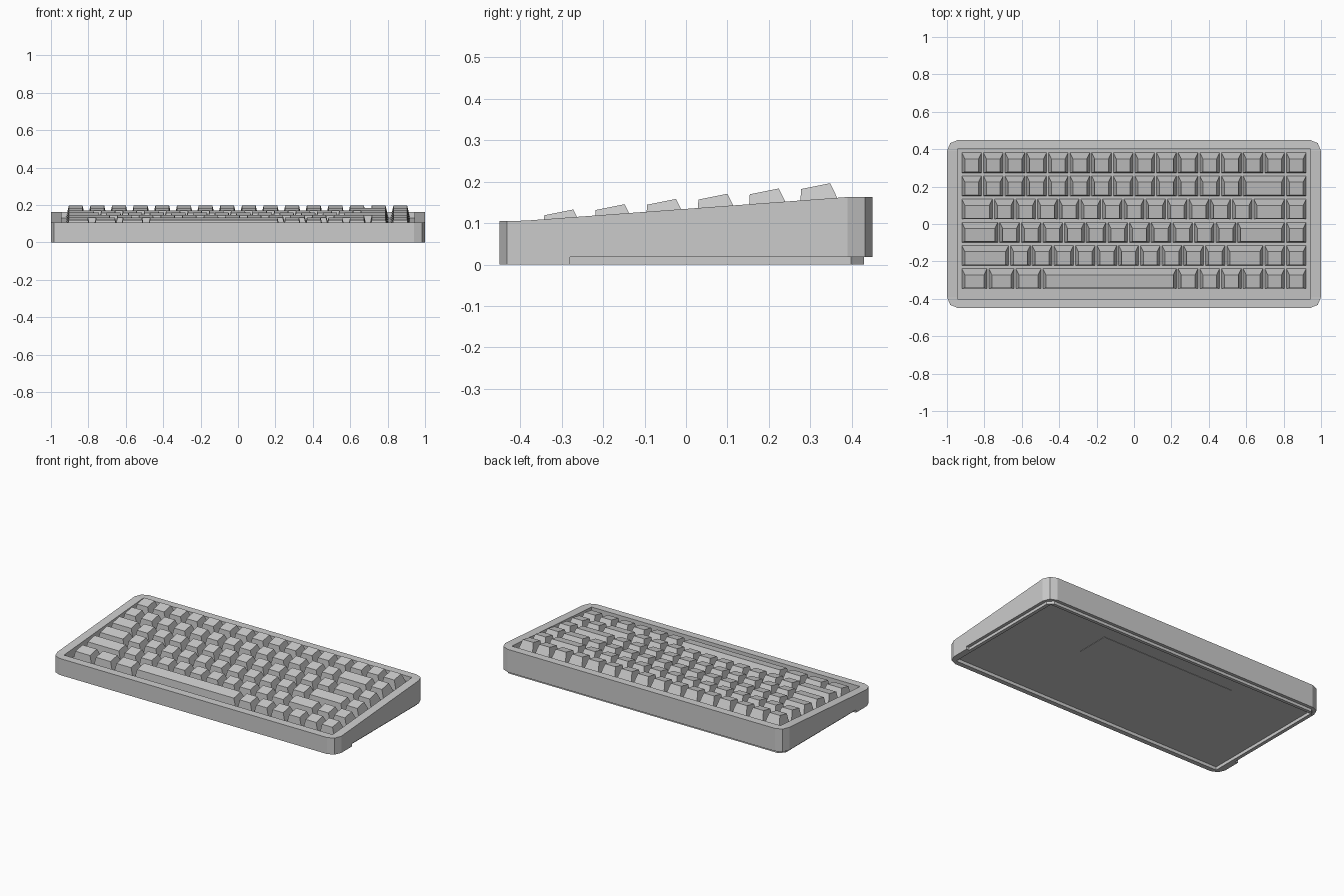
import bpy, bmesh

if "Cube" in bpy.data.objects:
    bpy.data.objects.remove(bpy.data.objects["Cube"])

U = 0.1157          # one key unit
LEFT = -8 * U       # left end of every key row


def finish(name, bm):
    bmesh.ops.recalc_face_normals(bm, faces=bm.faces)
    me = bpy.data.meshes.new(name)
    bm.to_mesh(me)
    bm.free()
    ob = bpy.data.objects.new(name, me)
    bpy.context.collection.objects.link(ob)
    return ob


def prism(name, profile, hx, corner_ys=(), radius=0.0, segments=1):
    """Side profile (y, z) extruded from -hx to hx; upright corner edges at corner_ys bevelled."""
    bm = bmesh.new()
    a = [bm.verts.new((-hx, y, z)) for y, z in profile]
    b = [bm.verts.new((hx, y, z)) for y, z in profile]
    bm.faces.new(a)
    bm.faces.new(b[::-1])
    n = len(profile)
    for i in range(n):
        j = (i + 1) % n
        bm.faces.new((a[i], b[i], b[j], a[j]))
    bmesh.ops.recalc_face_normals(bm, faces=bm.faces)
    edges = [e for e in bm.edges
             if all(any(abs(v.co.y - c) < 1e-5 for c in corner_ys) for v in e.verts)
             and abs(e.verts[0].co.z - e.verts[1].co.z) > 1e-4]
    if edges:
        bmesh.ops.bevel(bm, geom=edges, offset=radius, segments=segments,
                        profile=0.5, affect='EDGES')
    return finish(name, bm)


def rect(y0, y1, z0, z1):
    return [(y0, z0), (y1, z0), (y1, z1), (y0, z1)]


def cut(ob, cutter):
    cutter.hide_render = True
    m = ob.modifiers.new("cut", 'BOOLEAN')
    m.operation = 'DIFFERENCE'
    m.solver = 'EXACT'
    m.object = cutter
    bpy.context.view_layer.objects.active = ob
    bpy.ops.object.modifier_apply(modifier=m.name)


def floor_z(y):
    return 0.09 + 0.1 * y


# Wedge case with rounded corners and a step up behind the front foot
case = prism("case", [(-0.45, 0), (-0.28, 0), (-0.28, 0.018), (0.45, 0.018),
                      (0.45, 0.163), (0.389, 0.163), (-0.389, 0.106), (-0.45, 0.105)],
             1.0, (-0.45, 0.45), 0.06, 2)

# Bottom rim, slightly inset from the case
rim = prism("bottom_rim", rect(-0.28, 0.43, 0, 0.018), 0.98, (0.43,), 0.032)

# Key well with a sloped floor, and the hollow underneath
well = prism("well_cutter", [(-0.4, floor_z(-0.4)), (0.4, floor_z(0.4)),
                             (0.4, 0.3), (-0.4, 0.3)], 0.945)
hollow = prism("hollow_cutter", rect(-0.42, 0.41, -0.05, 0.02), 0.958)
cut(case, well)
cut(case, hollow)
cut(rim, hollow)
for c in (well, hollow):
    bpy.data.objects.remove(c)

# Thin panel on the underside
prism("underside_panel", rect(0.09, 0.30, 0.018, 0.022), 0.47)

# Key rows, front to back, widths in key units
rows = [
    [1.25] * 3 + [6.25] + [1] * 6,
    [2.25] + [1] * 10 + [1.75, 1, 1],
    [1.75] + [1] * 11 + [2.25, 1],
    [1.5] + [1] * 12 + [1.5, 1],
    [1] * 13 + [2, 1],
    [1] * 16,
]


def add_key(bm, x0, x1, y0, lift):
    """Tapered keycap: near upright front, raked back, tilted top."""
    y1, inset = y0 + 0.107, 0.016
    ring = []
    for ya, za, yb, zb, d in ((y0, floor_z(y0), y1, floor_z(y1), 0),
                              (y0 + 0.004, lift, y0 + 0.074, lift + 0.014, inset)):
        ring.append([bm.verts.new(p) for p in (
            (x0 + d, ya, za), (x1 - d, ya, za), (x1 - d, yb, zb), (x0 + d, yb, zb))])
    lo, hi = ring
    bm.faces.new(lo[::-1])
    bm.faces.new(hi)
    for i in range(4):
        j = (i + 1) % 4
        bm.faces.new((lo[i], lo[j], hi[j], hi[i]))


for r, widths in enumerate(rows):
    bm = bmesh.new()
    x = LEFT
    for w in widths:
        add_key(bm, x + 0.005, x + w * U - 0.005, -0.346 + 0.124 * r, 0.119 + 0.0127 * r)
        x += w * U
    finish(f"key_row_{r + 1}", bm)
